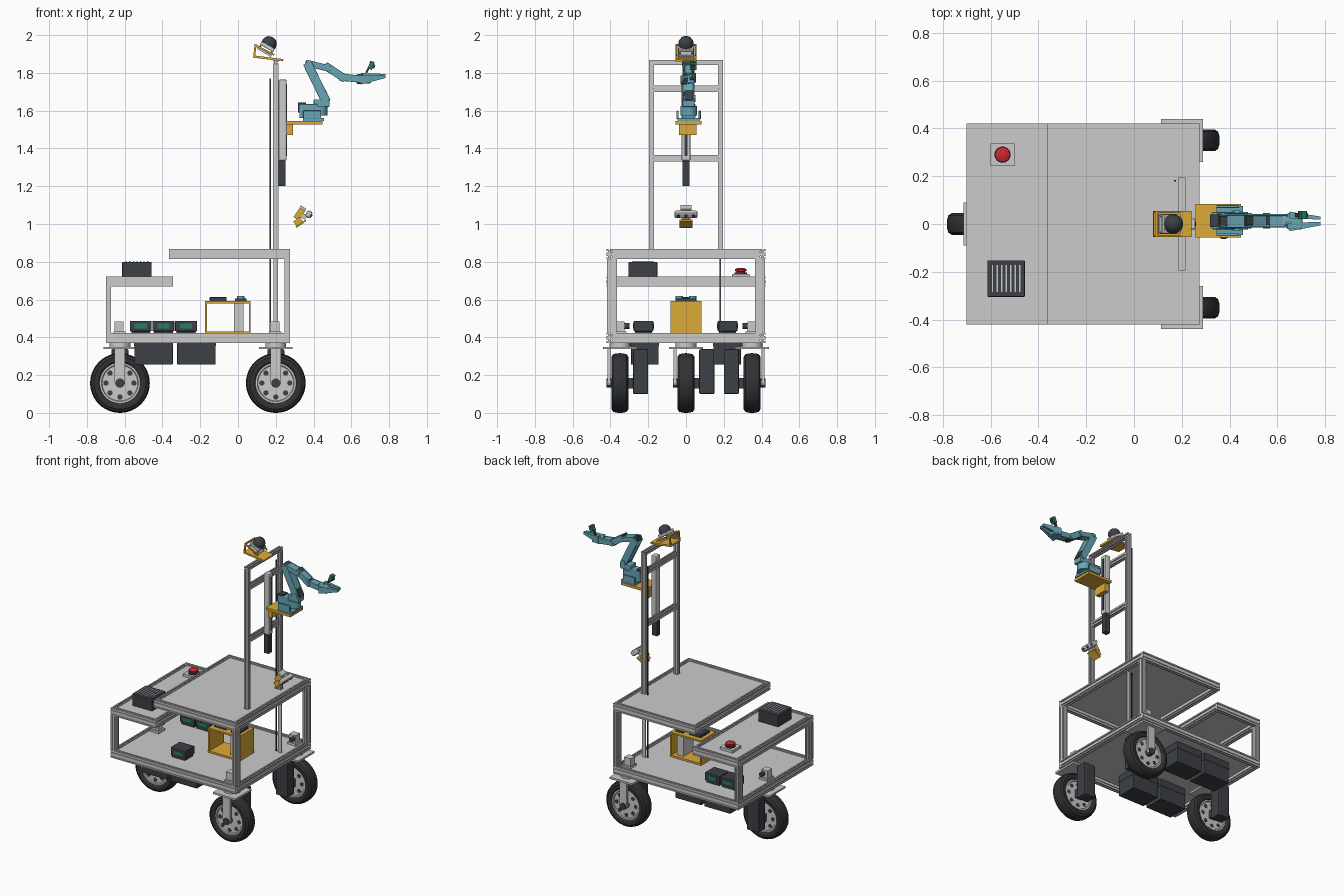
import bpy, bmesh, math
from mathutils import Vector, Matrix

if "Cube" in bpy.data.objects:
    bpy.data.objects.remove(bpy.data.objects["Cube"])

def mat(name, c):
    m = bpy.data.materials.new(name)
    m.diffuse_color = (*c, 1)
    m.use_nodes = True
    m.node_tree.nodes["Principled BSDF"].inputs["Base Color"].default_value = m.diffuse_color
    return m

DARK = mat("dark", (0.045, 0.05, 0.06))
BLACK = mat("rubber", (0.03, 0.032, 0.035))
GOLD = mat("amber", (0.72, 0.40, 0.04))
TEAL = mat("teal", (0.14, 0.38, 0.46))
RED = mat("red", (0.6, 0.02, 0.03))
GREEN = mat("green", (0.02, 0.2, 0.12))

def finish(name, bm, m=None, M=Matrix(), smooth=False):
    bmesh.ops.recalc_face_normals(bm, faces=bm.faces)
    me = bpy.data.meshes.new(name)
    bm.to_mesh(me)
    bm.free()
    o = bpy.data.objects.new(name, me)
    bpy.context.collection.objects.link(o)
    o.matrix_world = M
    if m:
        me.materials.append(m)
    if smooth:
        bpy.context.view_layer.objects.active = o
        o.select_set(True)
        bpy.ops.object.shade_smooth_by_angle(angle=0.6)
        o.select_set(False)
    return o

def box(name, x, y, z, m=None, bev=0, M=Matrix()):
    """Box from (min, max) pairs; M is applied on top."""
    bm = bmesh.new()
    bmesh.ops.create_cube(bm, size=1)
    for v in bm.verts:
        v.co = [(a + b) / 2 + c * (b - a) for (a, b), c in zip((x, y, z), v.co)]
    if bev:
        bmesh.ops.bevel(bm, geom=bm.edges[:], offset=bev, segments=2, affect='EDGES', profile=0.5)
    return finish(name, bm, m, M)

def tilt(x, y, z, deg):
    """Local frame in the xz plane: local x points up by deg."""
    return Matrix.Translation((x, y, z)) @ Matrix.Rotation(math.radians(-deg), 4, 'Y')

def lathe(name, prof, M=Matrix(), m=None, n=40):
    """Revolve (radius, height) points around local z."""
    bm = bmesh.new()
    vs = [bm.verts.new((r, 0, h)) for r, h in prof]
    es = [bm.edges.new(p) for p in zip(vs, vs[1:])]
    bmesh.ops.spin(bm, geom=vs + es, cent=(0, 0, 0), axis=(0, 0, 1), angle=2 * math.pi, steps=n)
    bmesh.ops.remove_doubles(bm, verts=bm.verts, dist=1e-5)
    return finish(name, bm, m, M, True)

def cyl(name, p, r, h, axis='Z', m=None, n=24, base=Matrix()):
    R = {'Z': Matrix(), 'Y': Matrix.Rotation(-math.pi / 2, 4, 'X'), 'X': Matrix.Rotation(math.pi / 2, 4, 'Y')}[axis]
    return lathe(name, [(0, -h / 2), (r, -h / 2), (r, h / 2), (0, h / 2)], base @ Matrix.Translation(p) @ R, m, n)

def beam(name, p, q, w, h, up, nh=2):
    """Slotted aluminium bar from p to q; h runs along up, nh slots on that side."""
    p, q, up = Vector(p), Vector(q), Vector(up)
    d = (q - p).normalized()
    side = up.cross(d)
    g, dep, pts = 0.004, 0.006, []
    for k, (L, n, off) in enumerate([(w, 1, h), (h, nh, w), (w, 1, h), (h, nh, w)]):
        a = k * math.pi / 2
        e, nrm = Vector((math.cos(a), math.sin(a))), Vector((math.sin(a), -math.cos(a)))
        pts.append(e * (-L / 2) + nrm * off / 2)
        for i in range(n):
            c = -L / 2 + L * (i + .5) / n
            for t, dd in ((-g, 0), (-g, dep), (g, dep), (g, 0)):
                pts.append(e * (c + t) + nrm * (off / 2 - dd))
    bm = bmesh.new()
    f = bm.faces.new([bm.verts.new(p + side * a.x + up * a.y) for a in pts])
    r = bmesh.ops.extrude_face_region(bm, geom=[f])
    bmesh.ops.translate(bm, vec=q - p, verts=[v for v in r['geom'] if isinstance(v, bmesh.types.BMVert)])
    return finish(name, bm)

# Decks: slotted frame plus panel
W, H, Y = 0.028, 0.053, 0.42
def deck(name, x0, x1, z, panel_z):
    for s in (-1, 1):
        beam(name + "_side_rail", (x0, s * (Y - W / 2), z), (x1, s * (Y - W / 2), z), W, H, (0, 0, 1))
    for x in (x0 + W / 2, x1 - W / 2):
        beam(name + "_end_rail", (x, -Y + W, z), (x, Y - W, z), W, H, (0, 0, 1))
    box(name + "_panel", (x0 + .02, x1 - .02), (-Y + .02, Y - .02), (panel_z, panel_z + .012))

deck("base_deck", -0.70, 0.275, 0.397, 0.405)
deck("rear_shelf", -0.70, -0.345, 0.695, 0.704)
deck("top_deck", -0.365, 0.275, 0.84, 0.849)
for s in (-1, 1):
    beam("rear_post", (-0.686, s * .393, .423), (-0.686, s * .393, .67), W, H, (0, 1, 0))
    beam("front_post", (0.261, s * .393, .423), (0.261, s * .393, .815), W, H, (0, 1, 0))

# Wheel units
def wheel_unit(name, x, y, s):
    """s is the side that carries the strut; the drive box is opposite."""
    M = Matrix.Translation((x, y, 0.158)) @ Matrix.Rotation(math.pi / 2 * -s, 4, 'X')
    lathe(name + "_tyre", [(.105, -.034), (.118, -.044), (.138, -.045), (.152, -.036), (.157, -.018), (.158, 0),
          (.157, .018), (.152, .036), (.138, .045), (.118, .044), (.105, .034), (.105, -.034)], M, BLACK, 48)
    lathe(name + "_rim", [(0, -.03), (.094, -.03), (.098, -.036), (.108, -.036), (.108, .036), (.098, .036),
          (.094, .03), (0, .03)], M, None, 40)
    for k in range(8):
        a = k * math.pi / 4
        cyl(name + "_rim_hole", (.074 * math.cos(a), .074 * math.sin(a), 0), .014, .063, 'Z', DARK, 14, M)
    cyl(name + "_axle", (x, y + s * .02, .158), .024, .10, 'Y', DARK)
    def yr(a, b):
        return tuple(sorted((y + s * a, y + s * b)))
    box(name + "_strut", (x - .028, x + .028), yr(.05, .066), (.165, .337))
    cyl(name + "_strut_end", (x, y + s * .058, .165), .028, .016, 'Y')
    box(name + "_drive", (x - .045, x + .045), yr(-.15, -.07), (.10, .337), DARK, .006)
    box(name + "_drive_shaft_cover", (x - .025, x + .025), yr(-.07, -.03), (.13, .185), DARK)
    box(name + "_mount_plate", (x - .088, x + .088), yr(-.09, .09), (.337, .35))
    cyl(name + "_swivel", (x, y, .36), .055, .024)
    box(name + "_sensor_block", (x - .03, x + .02), (y - .025, y + .025), (.417, .485))
    box(name + "_sensor_foot", (x - .035, x + .03), (y - .035, y + .035), (.417, .432))
    cyl(name + "_sensor_knob", (x + .005, y - s * .035, .46), .015, .03, 'Y', DARK)

wheel_unit("front_right_wheel", 0.20, -0.35, -1)
wheel_unit("front_left_wheel", 0.20, 0.35, 1)
wheel_unit("rear_wheel", -0.625, 0, -1)

# Batteries under the base
for s in (-1, 1):
    for x in (-0.447, -0.22):
        box("battery", (x - .102, x + .102), (s * .2175 - .073, s * .2175 + .073), (.255, .406), DARK, .004)
        box("battery_lid", (x - .104, x + .104), (s * .2175 - .075, s * .2175 + .075), (.355, .37), DARK)

# Controllers on the base
for x, y in ((-.275, -.225), (-.395, .22), (-.515, .22)):
    box("controller", (x - .058, x + .058), (y - .052, y + .052), (.432, .487), DARK, .004)
    box("controller_foot", (x - .05, x + .05), (y - .045, y + .045), (.415, .433), DARK)
    box("controller_port", (x - .032, x + .032), (y - .055, y + .055), (.447, .472), GREEN)

# Computer housing, open front and back
for n, x, z in (("floor", (-.175, .067), (.417, .43)), ("roof", (-.175, .067), (.58, .592)),
                ("wall", (-.175, -.165), (.43, .58)), ("wall", (.057, .067), (.43, .58))):
    box("computer_housing_" + n, x, (-.082, .082), z, GOLD)
box("computer_board", (-.022, .03), (-.05, .06), (.432, .578))
box("computer_plate", (-.15, -.06), (-.05, .05), (.592, .613), DARK, .003)
box("computer_fan", (-.015, .045), (-.055, .055), (.592, .606), DARK)
for y in (-.035, .035):
    cyl("computer_knob", (.015, y, .612), .02, .016, 'Z', TEAL)

# Speaker box and stop button on the rear shelf
box("vent_box", (-.613, -.457), (-.305, -.152), (.716, .80), DARK, .003)
for k in range(7):
    x = -.592 + k * .019
    box("vent_slat", (x - .003, x + .003), (-.285, -.172), (.799, .803))
box("stop_plate", (-.60, -.50), (.243, .337), (.716, .735))
cyl("stop_collar", (-.55, .29, .739), .034, .01, 'Z', DARK)
lathe("stop_button", [(0, 0), (.022, 0), (.022, .01), (.031, .013), (.031, .022), (.02, .028), (0, .029)],
      Matrix.Translation((-.55, .29, .738)), RED, 28)

# Mast
for s in (-1, 1):
    beam("mast_post", (.20, s * .182, .866), (.20, s * .182, 1.845), .026, .03, (1, 0, 0), 1)
beam("mast_top_bar", (.20, -.195, 1.855), (.20, .195, 1.855), .03, .024, (0, 0, 1), 1)
for z in (1.717, 1.348):
    beam("mast_cross_bar", (.20, -.169, z), (.20, .169, z), .026, .035, (0, 0, 1), 1)
box("mast_cable", (.168, .175), (.178, .185), (.42, 1.77), DARK)
box("mast_strip", (.187, .213), (.179, .184), (.417, .85))

# Lift actuator and carriage
box("lift_rail", (.215, .258), (-.024, .024), (1.335, 1.765), None, .008)
box("lift_slot", (.25, .2595), (-.008, .008), (1.36, 1.74), DARK)
box("lift_motor", (.213, .252), (-.019, .019), (1.20, 1.335), DARK, .003)
box("carriage_bracket", (.258, .29), (-.036, .055), (1.47, 1.528), GOLD)
box("carriage_plate", (.258, .36), (-.056, .083), (1.527, 1.545), GOLD)
box("carriage_tongue", (.36, .448), (-.056, .083), (1.527, 1.545), GOLD)

# Robot arm: chain of joints in the xz plane
AY = 0.014
def link(name, p, q, t, w, core):
    d = Vector((q[0] - p[0], q[1] - p[1]))
    M = tilt(p[0], AY, p[1], math.degrees(math.atan2(d.y, d.x)))
    L = d.length
    for s in (-1, 1):
        box(name + "_side", (-t * .4, L + t * .4), (s * w - .004, s * w + .004), (-t / 2, t / 2), TEAL, .003, M)
    box(name + "_core", (L * .15, L * .85), (-w + .004, w - .004), (-t * .45, t * .45), TEAL, 0, M)
    box(name + "_servo", (-t * .45, t * .8), (-core, core), (-t * .52, t * .4), DARK, 0, M)
    for s in (-1, 1):
        cyl(name + "_horn", (0, s * (w + .005), 0), t * .38, .008, 'Y', TEAL, 20, M)

box("arm_base_foot", (.345, .455), (-.045, .075), (1.545, 1.56), TEAL)
box("arm_base_body", (.325, .425), (-.022, .05), (1.56, 1.635), TEAL, .006)
box("arm_base_servo", (.318, .36), (-.012, .04), (1.59, 1.643), DARK)
for y in (-.045, .073):
    box("arm_base_cheek", (.345, .44), (y - .006, y + .006), (1.555, 1.60), TEAL, .004)
cyl("arm_turntable", (.43, AY, 1.60), .044, .05, 'Z', TEAL)
box("arm_shoulder", (.40, .485), (-.018, .046), (1.62, 1.66), TEAL, .006)
link("upper_arm", (.458, 1.665), (.375, 1.835), .048, .028, .022)
link("elbow", (.372, 1.85), (.475, 1.825), .034, .026, .02)
link("forearm", (.475, 1.83), (.555, 1.777), .042, .024, .019)
link("wrist", (.555, 1.777), (.635, 1.768), .038, .024, .019)
cyl("wrist_roll", (.645, AY, 1.768), .026, .03, 'X', TEAL)

# Gripper: two tapered jaws
def jaw(name, y0, y1, z0, z1):
    o = box(name, (.65, .78), (y0, y1), (z0, z1), TEAL)
    for v in o.data.vertices:
        if v.co.x > .7:
            v.co.y = AY + (v.co.y - AY) * .45
            v.co.z = 1.782 + (v.co.z - 1.765) * .35
jaw("fixed_jaw", -.03, .004, 1.738, 1.785)
jaw("moving_jaw", .024, .052, 1.75, 1.80)
box("gripper_body", (.64, .705), (-.022, .045), (1.745, 1.79), TEAL, .006)
box("wrist_camera_stem", (-.005, .005), (.03, .045), (0, .05), DARK, 0, tilt(.672, 0, 1.785, -25))
box("wrist_camera", (-.012, .012), (.02, .055), (-.022, .022), GREEN, .002, tilt(.705, 0, 1.84, -20))
cyl("wrist_camera_lens", (.014, .037, 0), .01, .014, 'X', DARK, 16, tilt(.705, 0, 1.84, -20))

# Depth camera below the lift
T = tilt(.31, 0, 1.04, -35)
box("depth_camera_plate", (-.035, .03), (-.035, .035), (-.05, -.042), GOLD, 0, tilt(.31, 0, 1.04, 35))
box("depth_camera_foot", (-.03, .012), (-.025, .025), (-.044, -.012), GOLD, 0, tilt(.31, 0, 1.04, 35))
box("depth_camera_arm", (-.012, .022), (-.016, .016), (-.012, .05), GOLD, 0, T)
box("depth_camera_bracket", (-.015, .02), (-.028, .028), (.048, .062), None, 0, T)
box("depth_camera_link", (.015, .045), (-.015, .015), (.01, .035), None, 0, T)
box("depth_camera_bar", (.032, .062), (-.062, .062), (.028, .065), None, .01, T)
for y in (-.04, 0, .04):
    cyl("depth_camera_lens", (.063, y, .046), .009, .006, 'X', DARK, 16, T)

# Head tray with tilted scanner
T = tilt(.16, 0, 1.877, -7)
box("head_tray", (-.08, .08), (-.055, .055), (-.006, .006), GOLD, 0, T)
for s in (-1, 1):
    box("head_tray_post", (-.08, -.07), (s * .05 - .005, s * .05 + .005), (0, .068), GOLD, 0, T)
    box("head_tray_brace", (0, .115), (s * .05 - .004, s * .05 + .004), (-.005, .005), GOLD, 0, tilt(.09, 0, 1.947, -27))
box("head_tray_cross", (-.08, -.07), (-.055, .055), (.058, .068), GOLD, 0, T)
T = tilt(.148, 0, 1.925, -30)
box("scanner_base", (-.042, .042), (-.042, .042), (-.022, -.012), None, 0, T)
for x in (-.034, .034):
    for y in (-.034, .034):
        cyl("scanner_pillar", (x, y, 0), .005, .03, 'Z', None, 10, T)
box("scanner_body", (-.04, .04), (-.04, .04), (.006, .026), None, .004, T)
lathe("scanner_dome", [(0, .02), (.04, .02), (.04, .036), (.037, .05), (.028, .064), (.014, .071), (0, .073)],
      T, DARK, 32)
